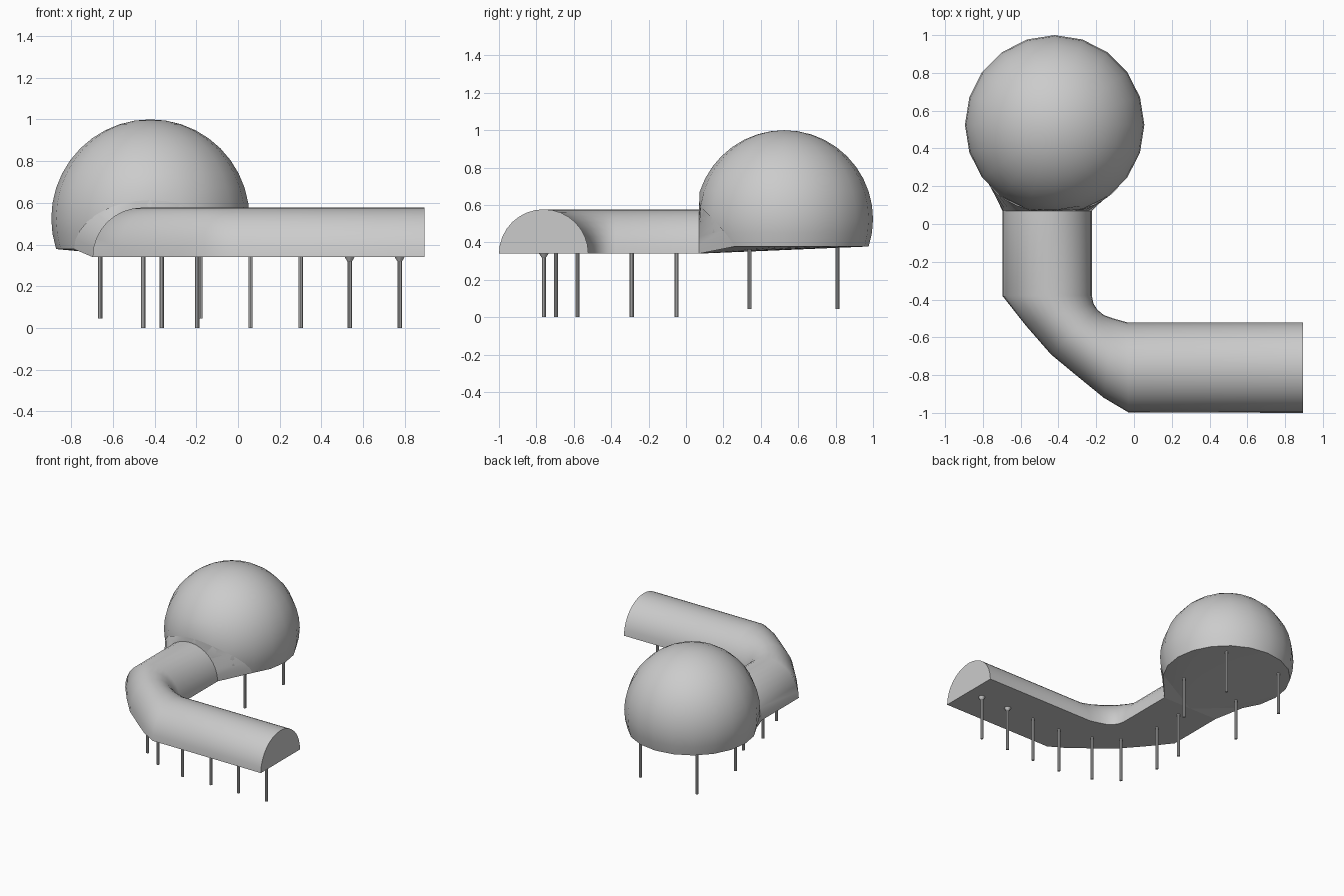
import bpy, bmesh, math
from mathutils import Vector

if "Cube" in bpy.data.objects:
    bpy.data.objects.remove(bpy.data.objects["Cube"])

BASE, RISE, N = 0.34, 0.237, 16     # tunnel floor level, arch height, arch segments
CX, CY, R = -0.42, 0.525, 0.475     # dome centre and radius (also centre height CY)
ANG = [math.pi * i / N for i in range(N + 1)]


def finish(name, bm, angle=35):
    bmesh.ops.recalc_face_normals(bm, faces=bm.faces)
    me = bpy.data.meshes.new(name)
    bm.to_mesh(me)
    bm.free()
    ob = bpy.data.objects.new(name, me)
    bpy.context.collection.objects.link(ob)
    bpy.ops.object.select_all(action='DESELECT')
    bpy.context.view_layer.objects.active = ob
    ob.select_set(True)
    bpy.ops.object.shade_smooth_by_angle(angle=math.radians(angle))
    return ob


def arch(p, q):
    """Half-round section standing between floor points p and q."""
    p, q = Vector((*p, BASE)), Vector((*q, BASE))
    mid, half = (p + q) / 2, (q - p) / 2
    return [mid + half * math.cos(a) + Vector((0, 0, RISE * math.sin(a))) for a in ANG]


def loft(name, sections):
    bm = bmesh.new()
    rows = [[bm.verts.new(c) for c in s] for s in sections]
    for r, s in zip(rows, rows[1:]):
        for i in range(len(r)):
            j = (i + 1) % len(r)
            bm.faces.new((r[i], r[j], s[j], s[i]))
    bm.faces.new(rows[0])
    bm.faces.new(rows[-1])
    return finish(name, bm)


# Tunnel: outer and inner floor edges, from the dome round the bend to the open end
edges = [((-0.697, 0.07), (-0.223, 0.07)), ((-0.697, -0.38), (-0.223, -0.38)),
         ((-0.575, -0.535), (-0.215, -0.42)), ((-0.44, -0.69), (-0.195, -0.453)),
         ((-0.295, -0.81), (-0.16, -0.482)), ((-0.16, -0.92), (-0.11, -0.50)),
         ((-0.03, -0.997), (-0.03, -0.522)), ((0.895, -1.0), (0.895, -0.522))]
loft("tunnel", [arch(p, q) for p, q in edges])

# Collar blending the tunnel mouth into the dome
outer = []
for a in ANG:
    dx, z = 0.366 * math.cos(a), 0.378 + 0.235 * math.sin(a)
    y = CY - math.sqrt(R * R - dx * dx - (z - CY) ** 2)
    outer.append((CX + dx, max(y, 0.071), z))
loft("collar", [arch(*edges[0]), outer])

# Dome: 20-sided sphere cut off below, flattened where it meets the tunnel
bm = bmesh.new()
SEG = 20
rings = []
for lat in range(-18, 90, 9):
    t = math.radians(lat)
    rings.append([bm.verts.new((
        CX + R * math.cos(t) * math.sin(2 * math.pi * k / SEG),
        max(CY - R * math.cos(t) * math.cos(2 * math.pi * k / SEG), 0.07),
        CY + R * math.sin(t))) for k in range(SEG)])
top = bm.verts.new((CX, CY, CY + R))
for r, s in zip(rings, rings[1:]):
    for k in range(SEG):
        j = (k + 1) % SEG
        bm.faces.new((r[k], r[j], s[j], s[k]))
for k in range(SEG):
    bm.faces.new((rings[-1][k], rings[-1][(k + 1) % SEG], top))
# Dome floor fanning out from the tunnel mouth
hub = bm.verts.new((-0.46, 0.07, BASE))
rim = [bm.verts.new((-0.223, 0.07, BASE))] + rings[0][3:18] + [bm.verts.new((-0.697, 0.07, BASE))]
for a, b in zip(rim, rim[1:]):
    bm.faces.new((hub, a, b))
finish("dome", bm)


# Legs
def leg(name, x, y, z0, z1, r0=0.011, r1=0.011):
    bm = bmesh.new()
    bmesh.ops.create_cone(bm, cap_ends=True, segments=10, radius1=r0, radius2=r1, depth=z1 - z0)
    bmesh.ops.translate(bm, verts=bm.verts, vec=(x, y, (z0 + z1) / 2))
    finish(name, bm)


tunnel_legs = [(0.775, -0.76), (0.535, -0.76), (0.30, -0.76), (0.06, -0.76),
               (-0.195, -0.695), (-0.365, -0.58), (-0.455, -0.29), (-0.455, -0.05)]
for i, (x, y) in enumerate(tunnel_legs):
    leg(f"tunnel_leg_{i + 1}", x, y, 0.0, BASE)
    if i < 2:
        leg(f"leg_bracket_{i + 1}", x, y, 0.318, BASE, 0.011, 0.025)
for x in (-0.66, -0.18):
    for y in (0.34, 0.81):
        leg("dome_leg", x, y, 0.045, 0.372)
